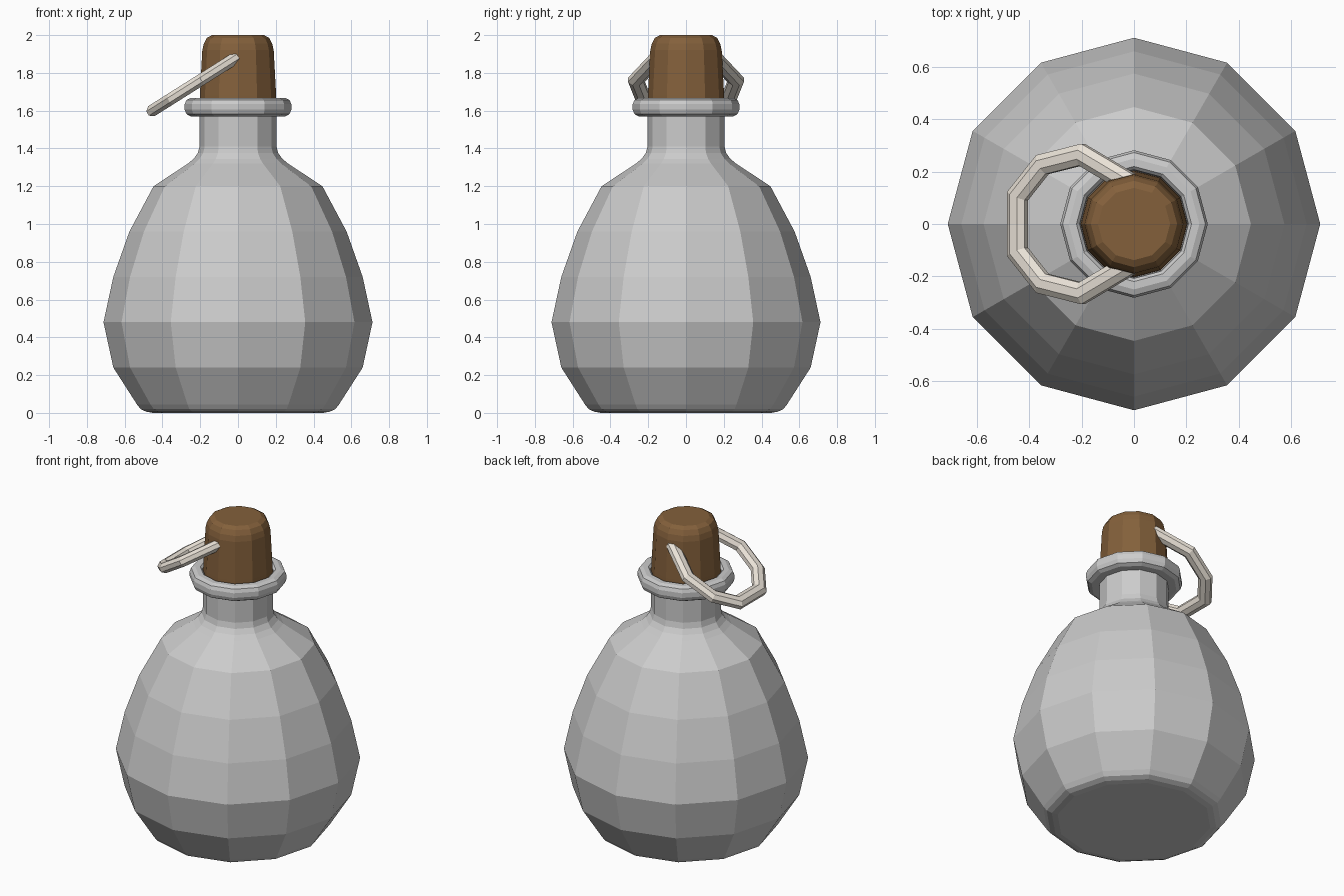
import bpy, bmesh
from math import sin, cos, pi, atan2
from mathutils import Vector

if "Cube" in bpy.data.objects:
    bpy.data.objects.remove(bpy.data.objects["Cube"])


def finish(name, bm, color=None):
    bmesh.ops.recalc_face_normals(bm, faces=bm.faces)
    mesh = bpy.data.meshes.new(name)
    bm.to_mesh(mesh)
    bm.free()
    ob = bpy.data.objects.new(name, mesh)
    bpy.context.collection.objects.link(ob)
    if color:
        mat = bpy.data.materials.new(name + "_color")
        mat.diffuse_color = (*color, 1)
        mat.use_nodes = True
        mat.node_tree.nodes["Principled BSDF"].inputs["Base Color"].default_value = mat.diffuse_color
        mesh.materials.append(mat)
    return ob


def skin(bm, rings):
    """Bridge consecutive vertex rings and cap both ends."""
    n = len(rings[0])
    for a, b in zip(rings, rings[1:]):
        for i in range(n):
            j = (i + 1) % n
            bm.faces.new((a[i], a[j], b[j], b[i]))
    bm.faces.new(rings[0])
    bm.faces.new(rings[-1])


def lathe(name, profile, color=None, sides=12):
    bm = bmesh.new()
    rings = [[bm.verts.new((r * cos(2 * pi * i / sides), r * sin(2 * pi * i / sides), z))
              for i in range(sides)] for r, z in profile]
    skin(bm, rings)
    return finish(name, bm, color)


# Bottle: rounded foot, faceted belly, shoulder fillet and neck
lathe("bottle", [
    (0.45, 0), (0.485, 0.006), (0.515, 0.02), (0.535, 0.045),
    (0.66, 0.24), (0.712, 0.48), (0.66, 0.72), (0.575, 0.96), (0.447, 1.2),
    (0.265, 1.32), (0.235, 1.345), (0.213, 1.375), (0.204, 1.41), (0.204, 1.57),
    # rolled lip
    (0.25, 1.57), (0.273, 1.582), (0.282, 1.605), (0.282, 1.635),
    (0.273, 1.657), (0.25, 1.667), (0.22, 1.667), (0.208, 1.655), (0.204, 1.62)])

# Stopper with rounded top
lathe("cork", [
    (0.204, 1.62), (0.202, 1.68), (0.189, 1.92), (0.181, 1.955),
    (0.165, 1.985), (0.138, 2.0)], (0.23, 0.118, 0.044))

# Tilted pull ring, its path mirrored in y, ends sunk into the cork
half = [(-0.015, 0.155), (-0.2, 0.265), (-0.35, 0.227), (-0.445, 0.107)]
slope = 0.264 / 0.418
path = [Vector((x, y, 1.887 + slope * x))
        for x, y in half + [(x, -y) for x, y in reversed(half)]]
tilt = atan2(slope, 1)
normal = Vector((-sin(tilt), 0, cos(tilt)))
bm = bmesh.new()
rings = []
for i, p in enumerate(path):
    t_in = (p - path[i - 1]).normalized() if i else (path[1] - p).normalized()
    t_out = (path[i + 1] - p).normalized() if i < len(path) - 1 else t_in
    tangent = (t_in + t_out).normalized()
    side = normal.cross(tangent) / tangent.dot(t_in)   # mitred joint
    rings.append([bm.verts.new(p + side * 0.043 * cos(pi * (k + 0.5) / 4)
                               + normal * 0.034 * sin(pi * (k + 0.5) / 4))
                  for k in range(8)])
skin(bm, rings)
finish("pull_ring", bm, (0.82, 0.76, 0.68))
